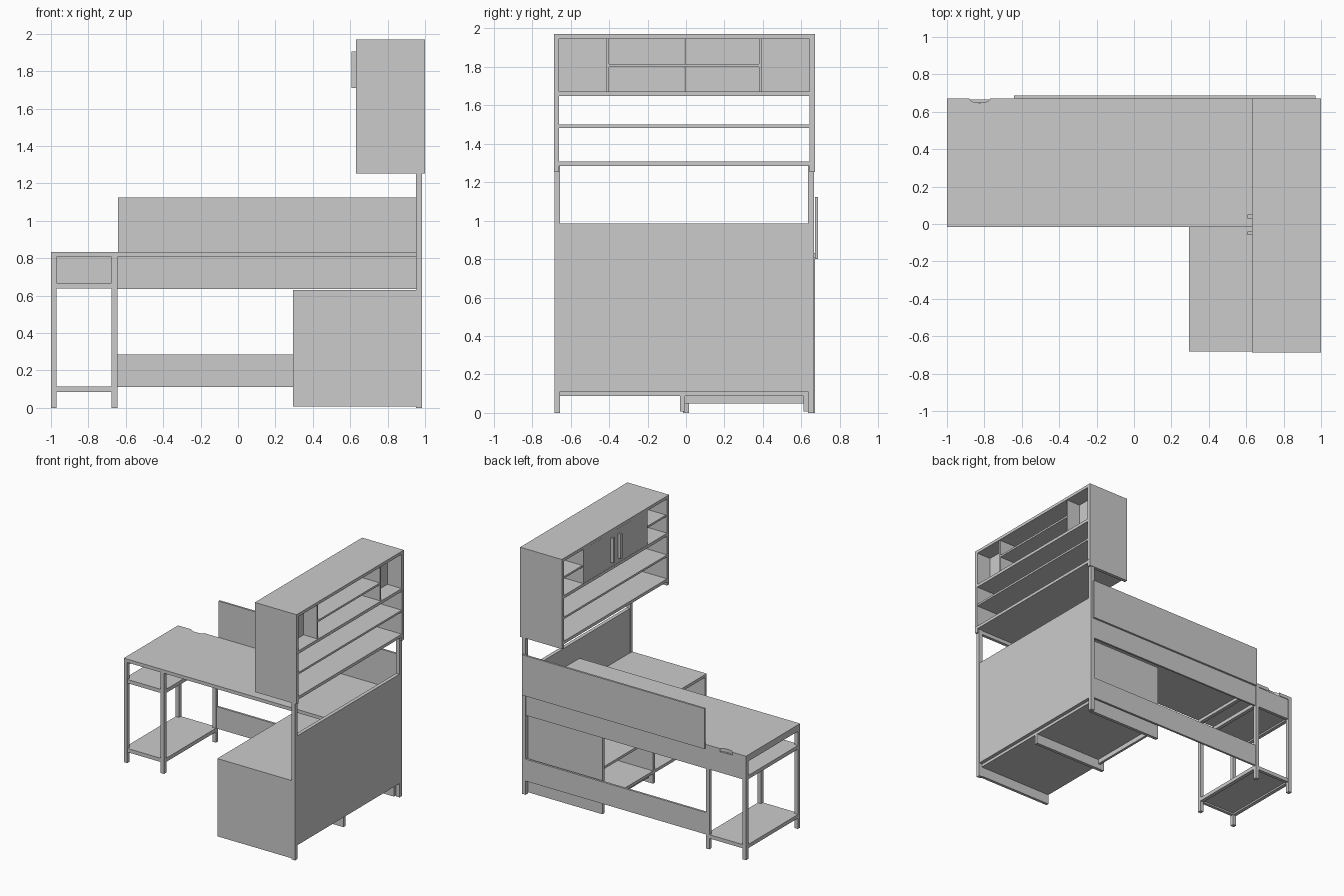
import bpy, bmesh, math

if "Cube" in bpy.data.objects:
    bpy.data.objects.remove(bpy.data.objects["Cube"])


def box(name, x, y, z):
    """Box from (min, max) ranges on each axis."""
    bm = bmesh.new()
    bmesh.ops.create_cube(bm, size=1)
    for v in bm.verts:
        for i, r in enumerate((x, y, z)):
            v.co[i] = r[0] if v.co[i] < 0 else r[1]
    return finish(name, bm)


def finish(name, bm):
    me = bpy.data.meshes.new(name)
    bm.to_mesh(me)
    bm.free()
    ob = bpy.data.objects.new(name, me)
    bpy.context.collection.objects.link(ob)
    return ob


def slab(name, outline, z0, z1):
    """Flat outline extruded upwards."""
    bm = bmesh.new()
    face = bm.faces.new([bm.verts.new((x, y, z0)) for x, y in outline])
    ext = bmesh.ops.extrude_face_region(bm, geom=[face])
    for g in ext["geom"]:
        if isinstance(g, bmesh.types.BMVert):
            g.co.z = z1
    bmesh.ops.recalc_face_normals(bm, faces=bm.faces)
    return finish(name, bm)


# Desktop with a shallow cable notch in the back edge
notch = [(-0.825 + 0.055 * math.cos(a), 0.67 - 0.022 * math.sin(a))
         for a in (math.pi * i / 12 for i in range(13))]
slab("desktop", [(-1, -0.015), (0.952, -0.015), (0.952, 0.67)] + notch + [(-1, 0.67)], 0.805, 0.832)

# Left leg frame with two shelves
for sx, x in (("outer", (-1, -0.97)), ("inner", (-0.675, -0.645))):
    for sy, y in (("front", (-0.015, 0.015)), ("back", (0.64, 0.67))):
        box(f"{sx}_{sy}_leg", x, y, (0, 0.805))
    for level, z in (("lower", (0.085, 0.115)), ("upper", (0.637, 0.667))):
        box(f"{sx}_{level}_rail", x, (0.015, 0.64), z)
    box(f"{sx}_top_rail", x, (0.015, 0.64), (0.78, 0.805))
for level, z in (("lower", 0.085), ("upper", 0.637)):
    for sy, y in (("front", (-0.01, 0.015)), ("back", (0.64, 0.665))):
        box(f"{level}_{sy}_crossbar", (-0.97, -0.675), y, (z, z + 0.03))
    box(f"{level}_side_shelf", (-0.97, -0.675), (0.015, 0.64), (z + 0.013, z + 0.03))
box("cubby_back", (-0.97, -0.675), (0.65, 0.665), (0.637, 0.805))

# Panels along the back
box("privacy_screen", (-0.642, 0.97), (0.67, 0.686), (0.80, 1.123))
box("modesty_panel", (-0.645, 0.952), (0.65, 0.665), (0.635, 0.805))
box("lower_back_rail", (-0.645, 0.985), (0.65, 0.667), (0.11, 0.285))

# Open cabinet under the right-hand side
box("cabinet_front_end", (0.295, 0.985), (-0.683, -0.66), (0.008, 0.63))
box("cabinet_divider", (0.295, 0.955), (-0.03, -0.005), (0.008, 0.61))
box("cabinet_back_end", (0.295, 0.955), (0.61, 0.635), (0.008, 0.63))
box("cabinet_floor", (0.295, 0.955), (-0.66, 0.61), (0.087, 0.11))
box("cabinet_shelf", (0.31, 0.955), (-0.66, 0.61), (0.35, 0.37))
box("cabinet_top", (0.295, 0.955), (-0.66, 0.61), (0.607, 0.63))
box("toe_kick", (0.33, 0.35), (-0.005, 0.61), (0.05, 0.09))

# Tall right panel and posts carrying the hutch
box("right_panel", (0.955, 0.984), (-0.66, 0.635), (0.11, 0.985))
for side, y in (("front", (-0.684, -0.655)), ("back", (0.635, 0.667))):
    box(f"{side}_post", (0.952, 0.985), y, (0, 1.30))
for side, y in (("front", (-0.686, -0.661)), ("back", (0.643, 0.67))):
    box(f"{side}_hutch_strip", (0.985, 1.0), y, (1.31, 1.655))
    box(f"{side}_hutch_side", (0.63, 0.999), y, (1.253, 1.97))

# Hutch shelves
for name, z in (("bottom", 1.283), ("middle", 1.483), ("upper", 1.648), ("top", 1.946)):
    box(f"hutch_{name}", (0.63, 0.999), (-0.662, 0.644), (z, z + (0.024 if name != "middle" else 0.016)))
box("hutch_centre_shelf", (0.65, 0.99), (-0.40, 0.38), (1.80, 1.815))

# Hutch end cubbies
for side, y in (("front", (-0.661, -0.40)), ("back", (0.38, 0.643))):
    inner = y[1] if side == "front" else y[0]
    s = 1 if side == "front" else -1
    box(f"{side}_divider", (0.632, 0.99), sorted((inner, inner - 0.016 * s)), (1.67, 1.946))
    box(f"{side}_cubby_shelf", (0.64, 0.86), y, (1.80, 1.815))
    box(f"{side}_cubby_back", (0.86, 0.872), y, (1.67, 1.946))

# Hutch doors and handles
for side, y, h in (("front", (-0.40, -0.007), -0.05), ("back", (-0.004, 0.38), 0.04)):
    box(f"{side}_door", (0.632, 0.65), y, (1.672, 1.944))
    box(f"{side}_handle", (0.606, 0.632), (h - 0.01, h + 0.01), (1.71, 1.905))
